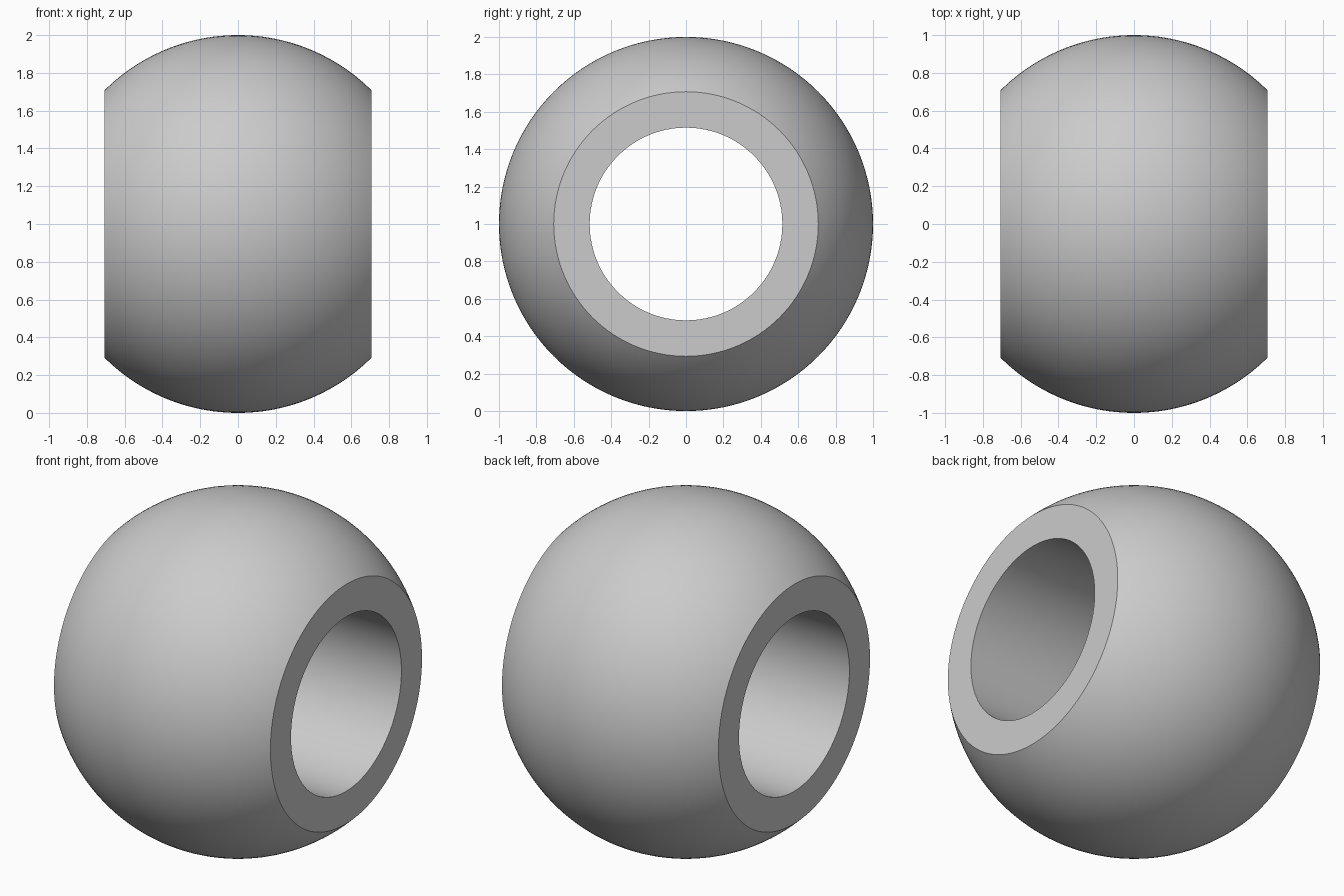
import bpy
import bmesh
from math import asin, sin, cos, tau, radians
from mathutils import Vector

cube = bpy.data.objects.get("Cube")
if cube:
    bpy.data.objects.remove(cube, do_unlink=True)

RADIUS = 1.0
HALF_WIDTH = 0.707
BORE = 0.515
ARC_STEPS = 48
SEGMENTS = 128

# Plain grey material
grey = bpy.data.materials.new("plain grey")
grey.use_nodes = True
colour = (0.6, 0.6, 0.6, 1)
grey.diffuse_color = colour
grey.node_tree.nodes["Principled BSDF"].inputs["Base Color"].default_value = colour

# Half section: straight bore wall, then the spherical arc between the flat ends
limit = asin(HALF_WIDTH / RADIUS)
angles = [limit * (2 * i / ARC_STEPS - 1) for i in range(ARC_STEPS + 1)]
section = [(HALF_WIDTH, BORE), (-HALF_WIDTH, BORE)]
section += [(RADIUS * sin(a), RADIUS * cos(a)) for a in angles]

# Revolve the section about the x axis
bm = bmesh.new()
rings = []
for s in range(SEGMENTS):
    t = tau * s / SEGMENTS
    rings.append([bm.verts.new((x, r * cos(t), r * sin(t))) for x, r in section])
for s, ring in enumerate(rings):
    following = rings[(s + 1) % SEGMENTS]
    for i in range(len(section)):
        j = (i + 1) % len(section)
        bm.faces.new((ring[i], ring[j], following[j], following[i]))
bmesh.ops.recalc_face_normals(bm, faces=bm.faces)
bmesh.ops.translate(bm, verts=bm.verts, vec=Vector((0, 0, RADIUS)))

mesh = bpy.data.meshes.new("bored_ball")
bm.to_mesh(mesh)
bm.free()
mesh.materials.append(grey)
ball = bpy.data.objects.new("bored_ball", mesh)
bpy.context.collection.objects.link(ball)

# Smooth curves, sharp rims
bpy.ops.object.select_all(action="DESELECT")
ball.select_set(True)
bpy.context.view_layer.objects.active = ball
bpy.ops.object.shade_smooth_by_angle(angle=radians(30))
